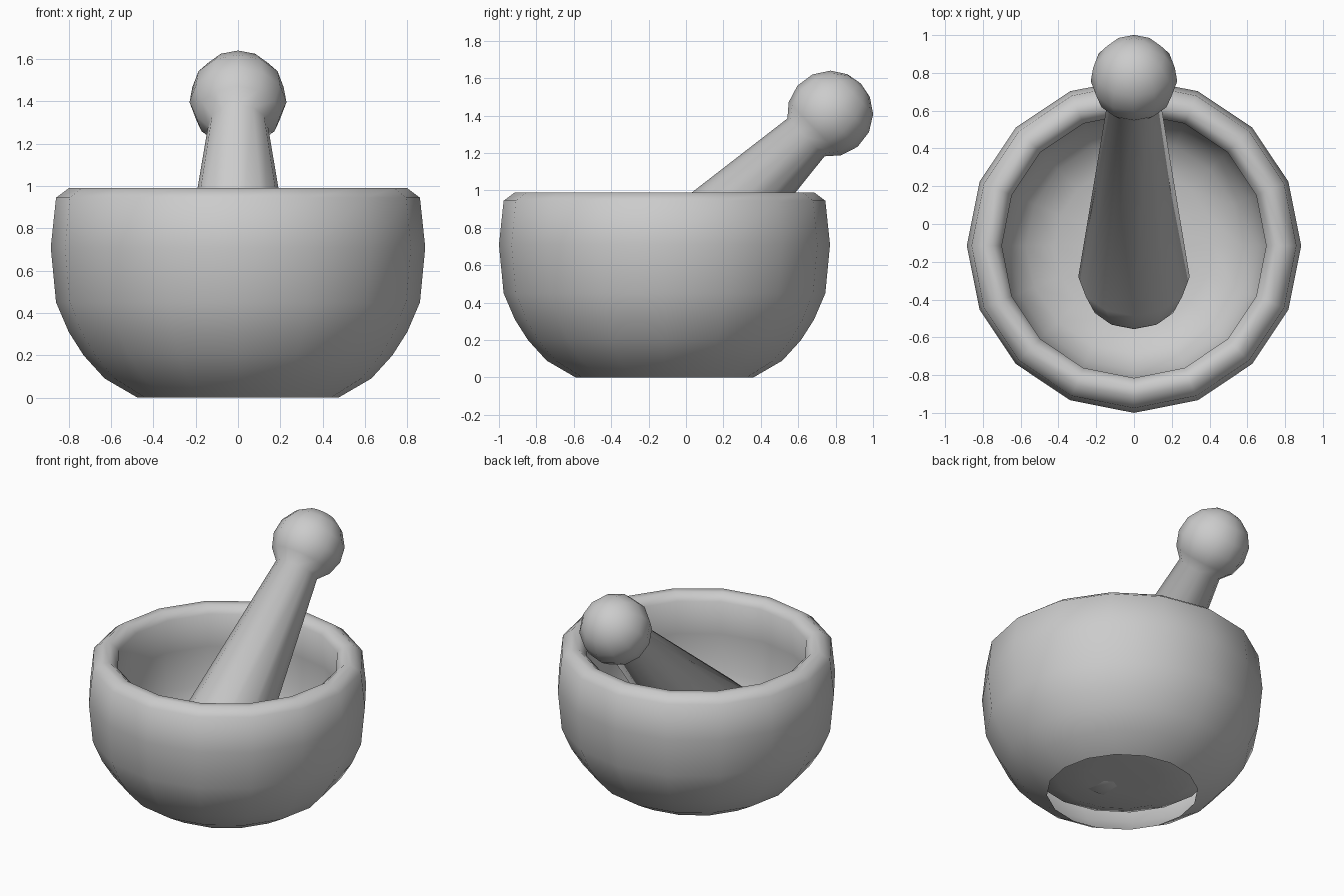
import bpy, bmesh
from math import radians, sin, cos, pi

if "Cube" in bpy.data.objects:
    bpy.data.objects.remove(bpy.data.objects["Cube"])


def lathe(name, profile, sides):
    """Revolve (radius, height) points around z; zero radius makes a pole."""
    bm = bmesh.new()
    rings = []
    for r, z in profile:
        n = sides if r > 0 else 1
        rings.append([bm.verts.new((r * cos(2 * pi * i / sides),
                                    r * sin(2 * pi * i / sides), z)) for i in range(n)])
    for a, b in zip(rings, rings[1:]):
        for i in range(sides):
            j = (i + 1) % sides
            quad = [a[i % len(a)], a[j % len(a)], b[j % len(b)], b[i % len(b)]]
            face = bm.faces.new(list(dict.fromkeys(quad)))
            face.smooth = True
    mesh = bpy.data.meshes.new(name)
    bm.to_mesh(mesh)
    bm.free()
    obj = bpy.data.objects.new(name, mesh)
    bpy.context.collection.objects.link(obj)
    return obj


# Mortar: outer shell (open underneath), rounded rim, inner bowl
mortar = lathe("mortar_bowl", [
    (0.475, 0), (0.63, 0.09), (0.73, 0.20), (0.80, 0.31), (0.86, 0.45),
    (0.885, 0.71), (0.86, 0.945), (0.80, 0.99),
    (0.75, 0.99), (0.70, 0.945), (0.725, 0.71), (0.71, 0.45),
    (0.66, 0.29), (0.57, 0.18), (0.42, 0.12), (0.22, 0.113), (0, 0.11)], 16)
mortar.location = (0, -0.115, 0)

# Pestle: domed grinding end, tapering shaft, round knob
knob_z, knob_r = 1.473, 0.23
knob = [(knob_r * sin(radians(a)), knob_z - knob_r * cos(radians(a)))
        for a in (38, 60, 85, 110, 135, 158)]
pestle = lathe("pestle", [(0, -0.29), (0.14, -0.25), (0.24, -0.15), (0.295, 0)]
               + knob + [(0, knob_z + knob_r)], 12)
pestle.location = (0, -0.28, 0.378)
pestle.rotation_euler = (radians(-45.5), 0, 0)
